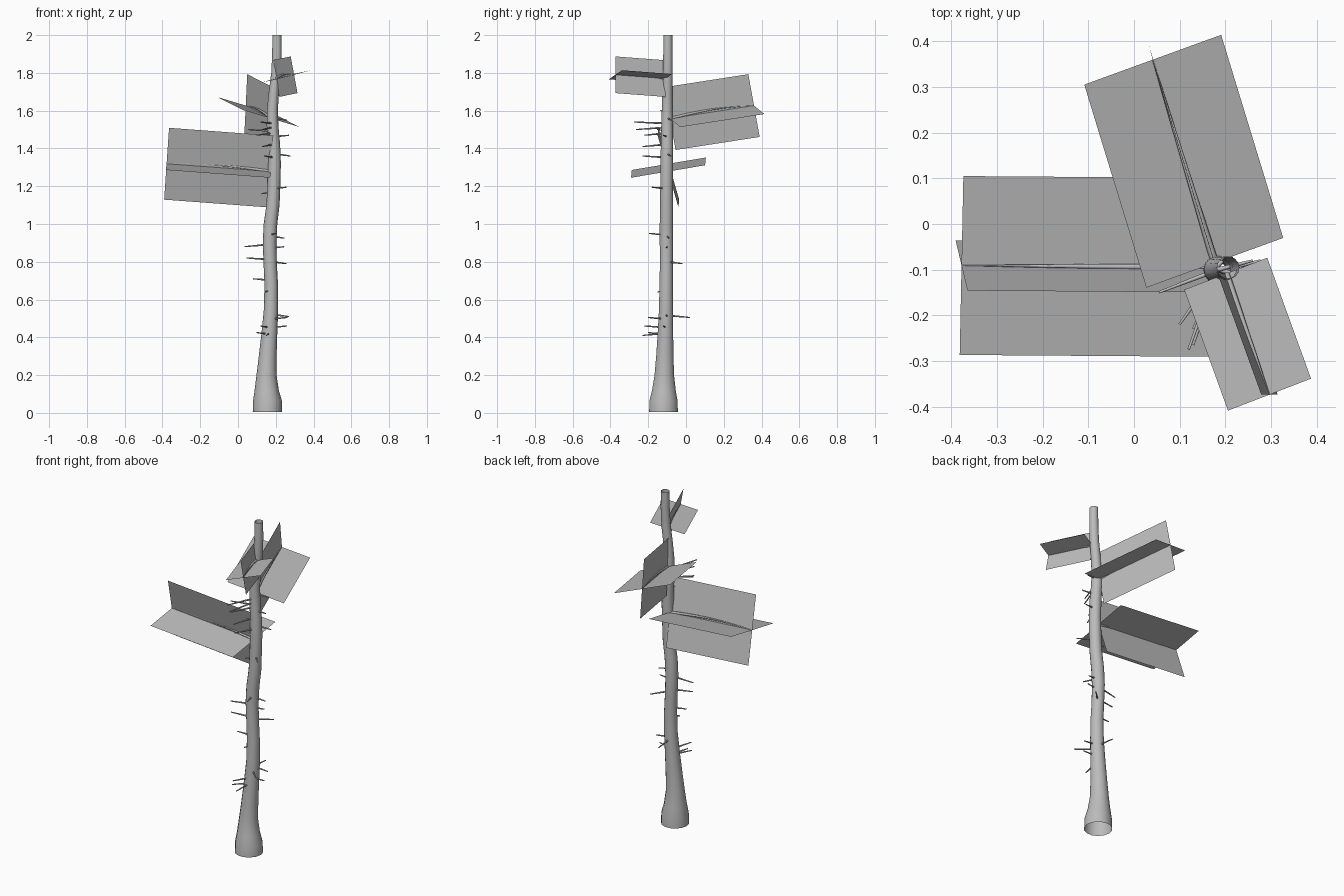
import bpy, math
from mathutils import Vector

grey = bpy.data.materials.new("bark grey")
grey.diffuse_color = (0.5, 0.5, 0.5, 1)


def add_object(name, verts, faces, smooth=False):
    mesh = bpy.data.meshes.new(name)
    mesh.from_pydata(verts, [], faces)
    mesh.materials.append(grey)
    obj = bpy.data.objects.new(name, mesh)
    bpy.context.collection.objects.link(obj)
    if smooth:
        mesh.shade_smooth()
    return obj


def tube(name, path, sides, level=False):
    """Open tube along (x, y, z, radius) points."""
    pts = [Vector(p[:3]) for p in path]
    verts, faces = [], []
    for i, p in enumerate(pts):
        d = (pts[min(i + 1, len(pts) - 1)] - pts[max(i - 1, 0)]).normalized()
        if level:
            a, b = Vector((1, 0, 0)), Vector((0, 1, 0))
        else:
            a = d.cross(Vector((0, 0, 1))).normalized()
            b = a.cross(d)
        for s in range(sides):
            t = math.tau * s / sides
            verts.append(p + path[i][3] * (math.cos(t) * a + math.sin(t) * b))
    for i in range(len(pts) - 1):
        for s in range(sides):
            n = (s + 1) % sides
            faces.append((i * sides + s, i * sides + n,
                          (i + 1) * sides + n, (i + 1) * sides + s))
    return add_object(name, verts, faces, True)


# Wavy trunk with flared foot, open at both ends
trunk_path = [
    (.156, -.119, .005, .078), (.156, -.119, .065, .076), (.152, -.117, .12, .064),
    (.151, -.115, .20, .053), (.157, -.112, .30, .047), (.166, -.109, .42, .042),
    (.175, -.106, .55, .038), (.176, -.105, .68, .036), (.170, -.104, .80, .035),
    (.167, -.104, .90, .036), (.172, -.104, 1.0, .036), (.185, -.103, 1.1, .035),
    (.190, -.103, 1.2, .034), (.193, -.102, 1.32, .034), (.190, -.101, 1.42, .033),
    (.183, -.100, 1.52, .031), (.182, -.100, 1.6, .029), (.190, -.099, 1.7, .027),
    (.202, -.097, 1.8, .026), (.206, -.096, 1.9, .025), (.206, -.096, 2.0, .024)]
tube("trunk", trunk_path, 14, level=True)


def trunk_centre(z):
    for a, b in zip(trunk_path, trunk_path[1:]):
        if z <= b[2]:
            t = (z - a[2]) / (b[2] - a[2])
            return Vector(a[:3]).lerp(Vector(b[:3]), t)


# Foliage: two crossed cards along each limb (start, end, upright half, flat half)
limbs = {
    "left": ((.174, -.095, 1.278), (-.378, -.091, 1.319),
             (.013, -.055, .190), (.004, .196, .033)),
    "back": ((.177, -.085, 1.558), (.041, .360, 1.627),
             (.008, -.030, .166), (.150, .0545, -.045)),
    "front": ((.201, -.109, 1.770), (.297, -.374, 1.790),
              (-.018, 0, .097), (.091, .035, .024)),
}
for name, vecs in limbs.items():
    p, q, up, side = map(Vector, vecs)
    for kind, h in (("upright", up), ("flat", side)):
        add_object(f"{name}_{kind}_leaf_card", [p - h, q - h, q + h, p + h], [(0, 1, 2, 3)])
    # Thin arched limb carrying the cards
    path = []
    for i in range(7):
        t = i / 6
        c = p.lerp(q, t) + Vector((0, 0, .014 * math.sin(math.pi * t)))
        path.append((*c, .008 * (1 - t) + .001))
    tube(f"{name}_limb", path, 6)

# Short dead twigs, given by their tips
tips = [
    (.10, -.20, .425), (.15, -.23, .41), (.12, -.22, .46), (.27, -.10, .51),
    (.26, -.20, .505), (.17, .02, .505), (.26, -.12, .46), (.145, -.15, .64),
    (.08, -.12, .71), (.255, -.02, .79), (.045, -.13, .82), (.035, -.12, .88),
    (.245, -.10, .88), (.245, -.09, .925), (.20, -.195, .95), (.125, -.11, 1.16),
    (.257, -.18, 1.195), (.277, -.08, 1.36), (.14, -.23, 1.36), (.13, -.23, 1.41),
    (.27, -.12, 1.47), (.10, -.22, 1.47), (.055, -.15, 1.50), (.13, -.265, 1.50),
    (.12, -.275, 1.54), (.26, -.08, 1.55)]
for i, tip in enumerate(tips):
    base = trunk_centre(tip[2] + (.012 if i % 2 else -.008))
    tube(f"twig_{i + 1}", [(*base, .006), (*tip, .003)], 5)
